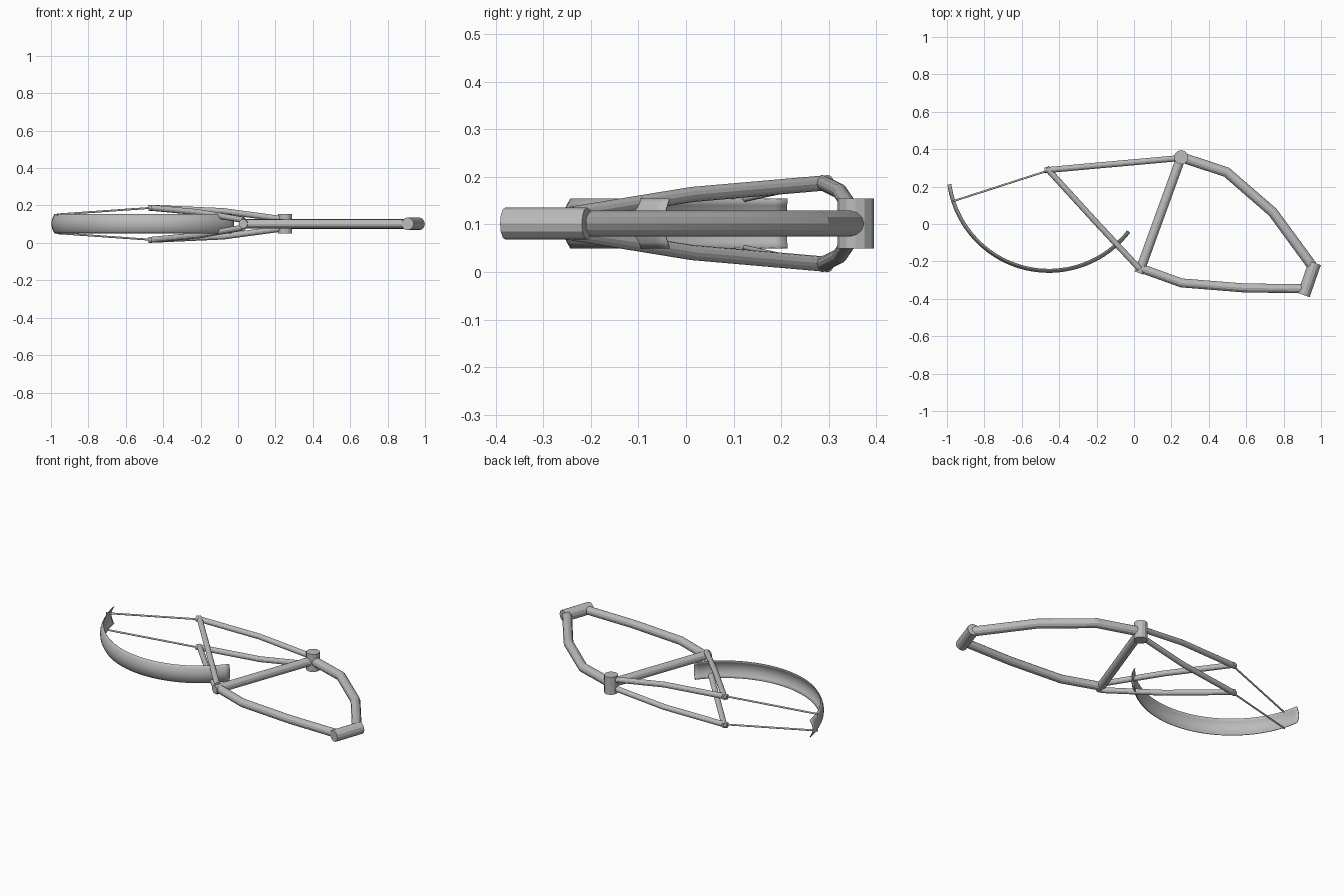
import bpy, bmesh, math
from mathutils import Vector

cube = bpy.data.objects.get("Cube")
if cube:
    bpy.data.objects.remove(cube, do_unlink=True)

MID = 0.102                  # plane of symmetry of the frame
AXLE = Vector((-0.455, 0.287))

metal = bpy.data.materials.new("grey metal")
metal.use_nodes = True
GREY = (0.5, 0.5, 0.5, 1)
metal.diffuse_color = GREY
metal.node_tree.nodes["Principled BSDF"].inputs["Base Color"].default_value = GREY


def finish(obj, angle=30):
    bpy.ops.object.select_all(action='DESELECT')
    obj.select_set(True)
    bpy.context.view_layer.objects.active = obj
    if obj.type == 'CURVE':
        bpy.ops.object.convert(target='MESH')
        obj = bpy.context.object
    bpy.ops.object.shade_smooth_by_angle(angle=math.radians(angle))


def tube(name, radius, points):
    """Capped round tube along points; z is measured from the middle plane."""
    curve = bpy.data.curves.new(name, 'CURVE')
    curve.dimensions = '3D'
    curve.bevel_depth = radius
    curve.bevel_resolution = 4
    curve.use_fill_caps = True
    spline = curve.splines.new('POLY')
    spline.points.add(len(points) - 1)
    for p, (x, y, z) in zip(spline.points, points):
        p.co = (x, y, MID + z, 1)
    curve.materials.append(metal)
    obj = bpy.data.objects.new(name, curve)
    bpy.context.collection.objects.link(obj)
    finish(obj, 20)


# Main frame
tube("bottom_bracket", 0.038, [(0.252, 0.357, -0.053), (0.252, 0.357, 0.053)])
tube("head_tube", 0.034, [(0.967, -0.208, 0), (0.907, -0.38, 0)])
tube("seat_tube", 0.025, [(0.252, 0.357, 0), (0.027, -0.262, 0)])
tube("down_tube", 0.027, [(0.252, 0.357, 0), (0.495, 0.277, 0),
                          (0.742, 0.063, 0), (0.953, -0.225, 0)])
tube("top_tube", 0.024, [(0.035, -0.236, 0), (0.254, -0.315, 0),
                         (0.59, -0.342, 0), (0.912, -0.346, 0)])

# Paired rear stays and fender struts, mirrored about the middle plane
for side, s in (("left", 1), ("right", -1)):
    tube(side + "_chain_stay", 0.016, [(0.24, 0.352, s * 0.025),
                                       (-0.08, 0.323, s * 0.068),
                                       (-0.478, 0.287, s * 0.086)])
    tube(side + "_seat_stay", 0.016, [(0.03, -0.24, s * 0.02),
                                      (-0.205, 0.012, s * 0.061),
                                      (-0.468, 0.3, s * 0.086)])
    tube(side + "_fender_strut", 0.005, [(-0.455, 0.287, s * 0.086),
                                         (-0.967, 0.122, s * 0.05)])

# Fender: a shallow curved section swept around the axle
bm = bmesh.new()
STEPS, ACROSS = 48, 8
rows = []
for i in range(STEPS + 1):
    a = math.radians(188 + (322.5 - 188) * i / STEPS)
    row = []
    for j in range(ACROSS + 1):
        t = 2 * j / ACROSS - 1
        r = 0.548 - 0.018 * t * t
        row.append(bm.verts.new((AXLE.x + r * math.cos(a),
                                 AXLE.y + r * math.sin(a), MID + 0.053 * t)))
    rows.append(row)
for r0, r1 in zip(rows, rows[1:]):
    for j in range(ACROSS):
        bm.faces.new((r0[j], r1[j], r1[j + 1], r0[j + 1]))
mesh = bpy.data.meshes.new("rear_fender")
bm.to_mesh(mesh)
bm.free()
mesh.materials.append(metal)
fender = bpy.data.objects.new("rear_fender", mesh)
bpy.context.collection.objects.link(fender)
shell = fender.modifiers.new("thickness", 'SOLIDIFY')
shell.thickness = 0.004
finish(fender)
